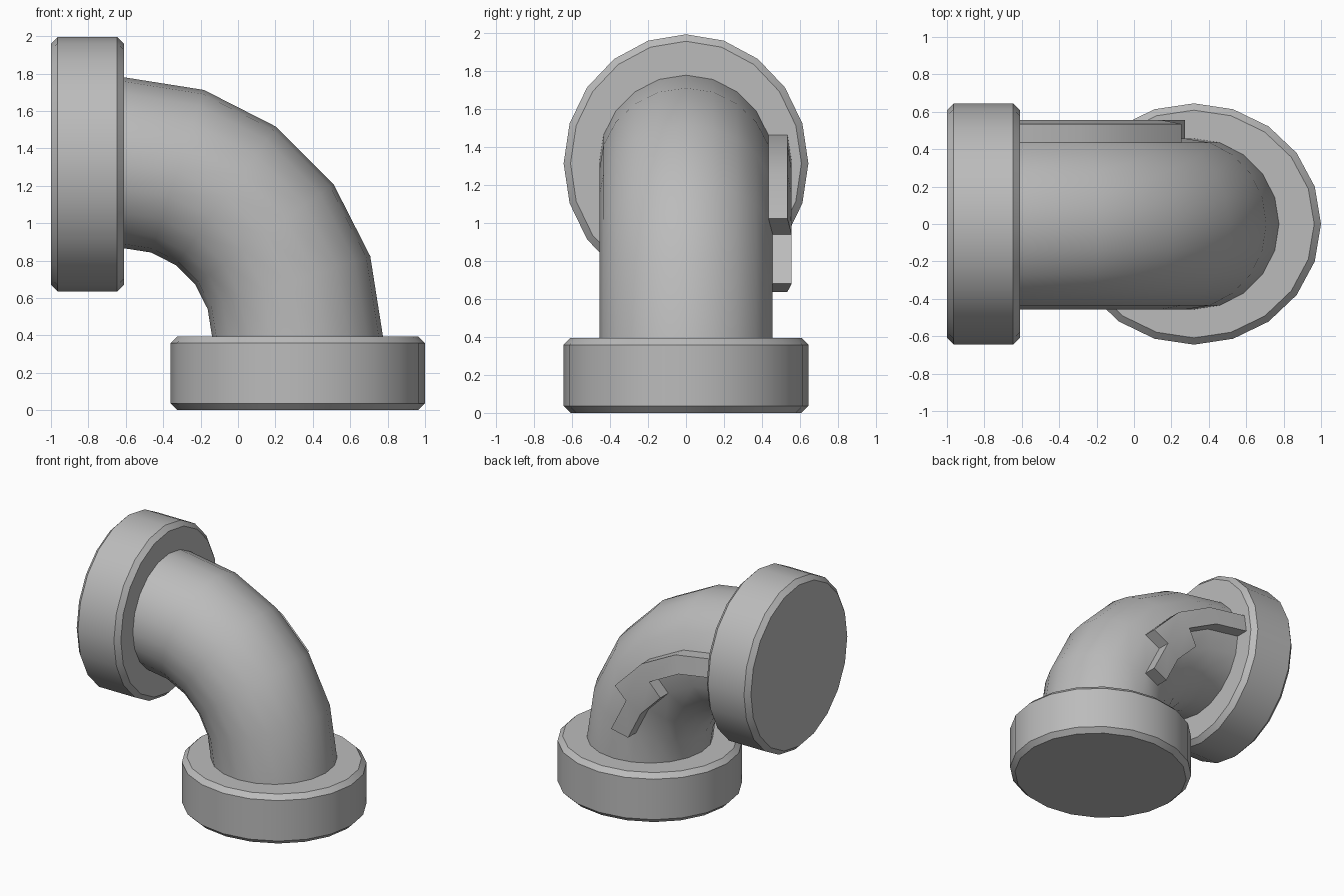
import bpy, bmesh
from math import pi, sin, cos, atan2, degrees, radians
from mathutils import Matrix, Vector

cube = bpy.data.objects.get("Cube")
if cube:
    bpy.data.objects.remove(cube)

SIDES = 20
BEND = Vector((-0.61, 0, 0.395))   # centre of the bend
BEND_R = 0.928
PIPE_R = 0.457

grey = bpy.data.materials.new("plain grey")
grey.use_nodes = True
color = (0.5, 0.5, 0.5, 1)
grey.diffuse_color = color
grey.node_tree.nodes["Principled BSDF"].inputs["Base Color"].default_value = color


def finish(bm, name):
    bmesh.ops.recalc_face_normals(bm, faces=bm.faces)
    mesh = bpy.data.meshes.new(name)
    bm.to_mesh(mesh)
    bm.free()
    mesh.materials.append(grey)
    obj = bpy.data.objects.new(name, mesh)
    bpy.context.collection.objects.link(obj)
    bpy.ops.object.select_all(action='DESELECT')
    obj.select_set(True)
    bpy.context.view_layer.objects.active = obj
    bpy.ops.object.shade_smooth_by_angle(angle=radians(30))
    return obj


def flange(name, location, depth, turn):
    # Slightly oval collar with chamfered rims
    bm = bmesh.new()
    bmesh.ops.create_cone(bm, cap_ends=True, segments=SIDES,
                          radius1=1, radius2=1, depth=depth,
                          matrix=Matrix.Rotation(pi / 2, 4, 'Z'))
    bmesh.ops.scale(bm, vec=(0.68, 0.645, 1), verts=bm.verts)
    rims = [e for e in bm.edges if any(len(f.verts) > 4 for f in e.link_faces)]
    bmesh.ops.bevel(bm, geom=rims, offset=0.036, segments=1, affect='EDGES')
    bm.transform(Matrix.Translation(location) @ Matrix.Rotation(turn, 4, 'Y'))
    return finish(bm, name)


flange("lower_flange", (0.32, 0, 0.1975), 0.395, 0)
flange("upper_flange", (-0.805, 0, 1.315), 0.39, pi / 2)

# Elbow pipe: a ring swept through a quarter turn
bm = bmesh.new()
ring = [bm.verts.new(BEND + Vector((0, PIPE_R * sin(2 * pi * i / SIDES),
                                    BEND_R + PIPE_R * cos(2 * pi * i / SIDES))))
        for i in range(SIDES)]
edges = [bm.edges.new((ring[i - 1], ring[i])) for i in range(SIDES)]
bmesh.ops.spin(bm, geom=ring + edges, cent=BEND, axis=(0, 1, 0),
               angle=pi / 2, steps=5)
bmesh.ops.recalc_face_normals(bm, faces=bm.faces)


def in_rib(face):
    # Two stepped bands on the back: outer upper run, inner lower run
    c = face.calc_center_median()
    p = c - BEND
    step = int(degrees(atan2(p.x, p.z)) // 18)
    if c.y < PIPE_R * 0.9:
        return False
    outer = Vector((p.x, p.z)).length > BEND_R * 0.985
    return step <= 2 if outer else step in (2, 3)


# Raised rib pulled straight out of the back of the pipe
ext = bmesh.ops.extrude_face_region(bm, geom=[f for f in bm.faces if in_rib(f)])
raised = [g for g in ext["geom"] if isinstance(g, bmesh.types.BMVert)]
bmesh.ops.translate(bm, verts=raised, vec=(0, 0.1, 0))
finish(bm, "elbow_pipe")
